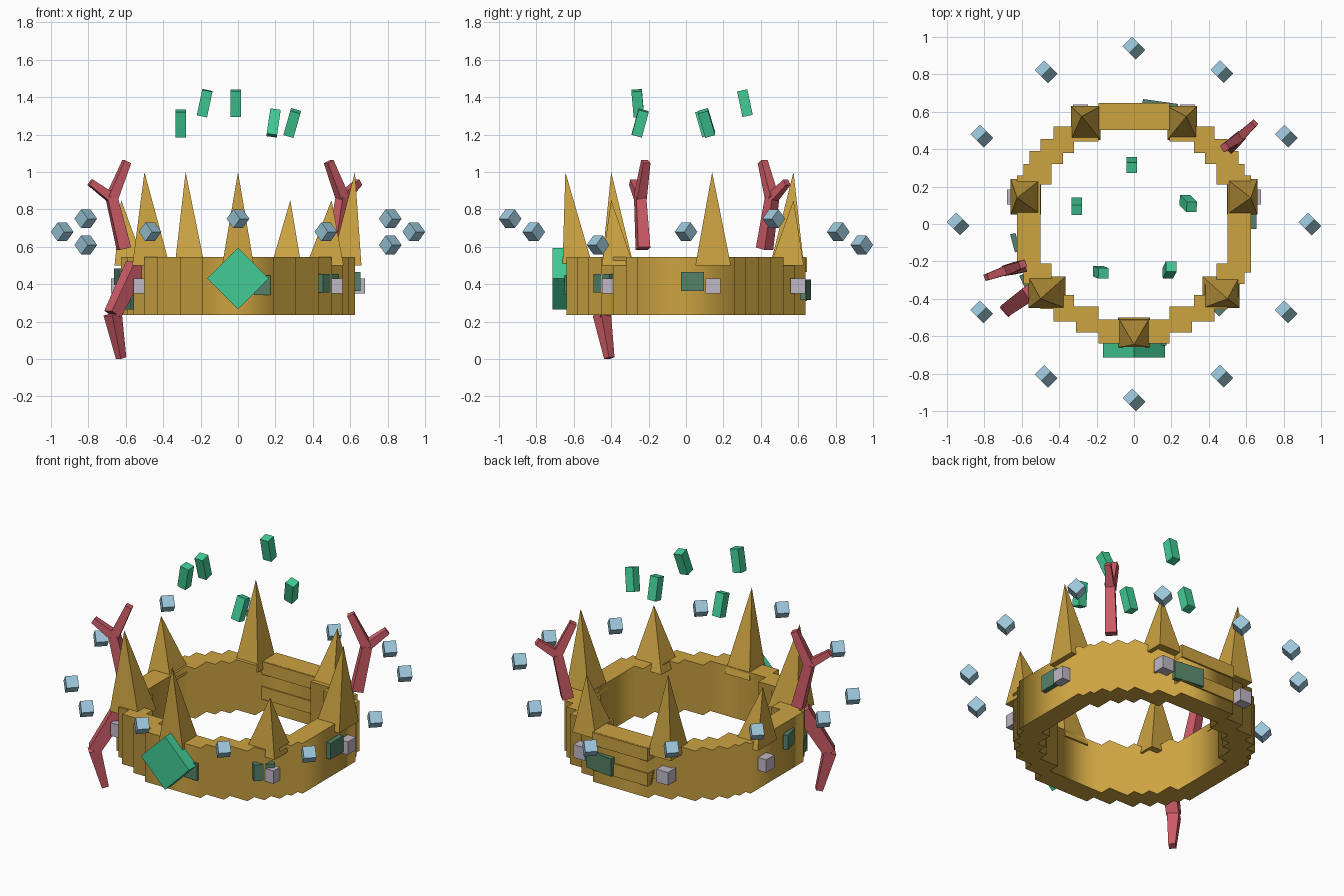
import bpy, bmesh
from math import radians, sin, cos, pi
from mathutils import Vector, Matrix, Euler

old = bpy.data.objects.get("Cube")
if old:
    bpy.data.objects.remove(old, do_unlink=True)


def material(name, rgb):
    col = [(c / 255 / 12.92) if c < 11 else ((c / 255 + 0.055) / 1.055) ** 2.4 for c in rgb] + [1]
    m = bpy.data.materials.new(name)
    m.use_nodes = True
    m.diffuse_color = col
    m.node_tree.nodes["Principled BSDF"].inputs["Base Color"].default_value = col
    return m


gold = material("gold", (204, 163, 65))
green = material("bright_green", (66, 204, 150))
moss = material("dark_green", (84, 130, 104))
red = material("coral_red", (206, 92, 103))
blue = material("pale_blue", (155, 197, 216))
grey = material("pale_grey", (192, 184, 198))


def finish(bm, name, mat):
    bmesh.ops.recalc_face_normals(bm, faces=bm.faces)
    me = bpy.data.meshes.new(name)
    bm.to_mesh(me)
    bm.free()
    me.materials.append(mat)
    ob = bpy.data.objects.new(name, me)
    bpy.context.scene.collection.objects.link(ob)
    return ob


def box(name, mat, loc, size, rot=(0, 0, 0)):
    bm = bmesh.new()
    spin = Euler([radians(a) for a in rot]).to_matrix().to_4x4()
    bmesh.ops.create_cube(bm, size=1, matrix=Matrix.Translation(loc) @ spin @ Matrix.Diagonal((*size, 1)))
    return finish(bm, name, mat)


def branch(name, struts):
    """Square tapered struts, each given as start, end, start width, end width."""
    bm = bmesh.new()
    for a, b, w0, w1 in struts:
        a, b = Vector(a), Vector(b)
        d = b - a
        mat = Matrix.Translation((a + b) / 2) @ d.to_track_quat('Z', 'Y').to_matrix().to_4x4()
        bmesh.ops.create_cone(bm, cap_ends=True, segments=4, radius1=w0 * 0.707, radius2=w1 * 0.707,
                              depth=d.length, matrix=mat @ Matrix.Rotation(pi / 4, 4, 'Z'))
    return finish(bm, name, red)


# Stepped band: two staircase outlines filled and extruded
def staircase(steps):
    quarter = []
    for i, (x, y) in enumerate(steps):
        quarter.append((x, y))
        quarter.append((x, steps[i + 1][1] if i + 1 < len(steps) else 0))
    quarter.pop()
    half = quarter + [(x, -y) for x, y in reversed(quarter)]
    return half + [(-x, y) for x, y in reversed(half)]


outer = [(0.19, 0.638), (0.31, 0.58), (0.43, 0.52), (0.5, 0.455), (0.56, 0.39), (0.59, 0.32), (0.625, 0.26)]
inner = [(0.19, 0.51), (0.32, 0.44), (0.38, 0.38), (0.44, 0.32), (0.5, 0.21)]
curve = bpy.data.curves.new("band", 'CURVE')
curve.dimensions = '2D'
curve.fill_mode = 'BOTH'
curve.extrude = 0.155
for steps in (outer, inner):
    pts = staircase(steps)
    sp = curve.splines.new('POLY')
    sp.points.add(len(pts) - 1)
    for p, (x, y) in zip(sp.points, pts):
        p.co = (x, y, 0, 1)
    sp.use_cyclic_u = True
curve.materials.append(gold)
band = bpy.data.objects.new("band", curve)
band.location = (0, 0, 0.39)
bpy.context.scene.collection.objects.link(band)
bpy.context.view_layer.objects.active = band
band.select_set(True)
bpy.ops.object.convert(target='MESH')

# Slats on the back wall
for z in (0.35, 0.505):
    box("back_slat", gold, (0, 0.575, z), (0.38, 0.145, 0.078))


# Leaning spikes
def spike(base, tip, half):
    bm = bmesh.new()
    ring = [bm.verts.new((base[0] + sx * half[0], base[1] + sy * half[1], 0.5))
            for sx, sy in ((-1, -1), (1, -1), (1, 1), (-1, 1))]
    top = bm.verts.new(tip)
    bm.faces.new(ring)
    for i in range(4):
        bm.faces.new((ring[i], ring[(i + 1) % 4], top))
    finish(bm, "spike", gold)


spike((0, -0.58), (0, -0.645, 1.0), (0.085, 0.08))
for s in (-1, 1):
    tall, low = (1.0, 0.85) if s < 0 else (0.85, 1.0)
    spike((s * 0.465, -0.365), (s * 0.5, -0.4, tall), (0.1, 0.085))
    spike((s * 0.578, 0.145), (s * 0.625, 0.14, low), (0.082, 0.095))
    spike((s * 0.258, 0.54), (s * 0.28, 0.575, tall), (0.08, 0.09))
    # Grey studs under the spikes
    for x, y in ((0.52, -0.41), (0.64, 0.145), (0.285, 0.6)):
        box("stud", grey, (s * x, y, 0.39), (0.08, 0.08, 0.08))

# Front gem
box("front_gem", green, (0, -0.675, 0.43), (0.233, 0.08, 0.233), (0, 45, 0))

# Dark green patches
for loc, size, turn in (
        ((0.13, -0.635, 0.395), (0.09, 0.03, 0.105), 0),
        ((0.64, 0.035, 0.415), (0.03, 0.125, 0.1), 0),
        ((0.48, -0.435, 0.405), (0.12, 0.05, 0.1), 45),
        ((0.14, 0.64, 0.37), (0.19, 0.03, 0.11), -8),
        ((-0.635, -0.1, 0.44), (0.03, 0.1, 0.09), 15),
        ((-0.565, -0.31, 0.31), (0.06, 0.1, 0.09), 25)):
    box("patch", moss, loc, size, (0, 0, turn))

# Antlers
for name, root, fork, tip_in, tip_out in (
        ("left_antler", (0.52, 0.42, 0.59), (0.56, 0.46, 0.86), (0.485, 0.41, 1.055), (0.645, 0.54, 0.945)),
        ("right_antler", (-0.61, -0.23, 0.59), (-0.675, -0.245, 0.86), (-0.595, -0.215, 1.055), (-0.79, -0.285, 0.945))):
    branch(name, ((root, fork, 0.066, 0.055), (fork, tip_in, 0.055, 0.04), (fork, tip_out, 0.05, 0.035)))
knee = (-0.67, -0.45, 0.24)
branch("lower_antler", (((-0.545, -0.36, 0.5), knee, 0.085, 0.07), (knee, (-0.625, -0.41, 0.005), 0.07, 0.04)))

# Floating circle of small cubes
for i in range(12):
    a = i * pi / 6 - pi / 2
    box("floating_cube", blue, (0.94 * cos(a), 0.94 * sin(a), 0.68 + 0.07 * cos(i * pi / 2)),
        (0.071, 0.071, 0.071), (45, 0, 45))

# Floating crystals
for loc, tilt in (((-0.305, 0.095, 1.26), (16, 0, 0)), ((-0.178, -0.258, 1.368), (5, 12, 0)),
                  ((-0.012, 0.315, 1.368), (12, 0, 0)), ((0.19, -0.245, 1.262), (-15, 8, 0)),
                  ((0.29, 0.11, 1.262), (16, 16, 0))):
    box("crystal", green, loc, (0.056, 0.056, 0.14), tilt)
